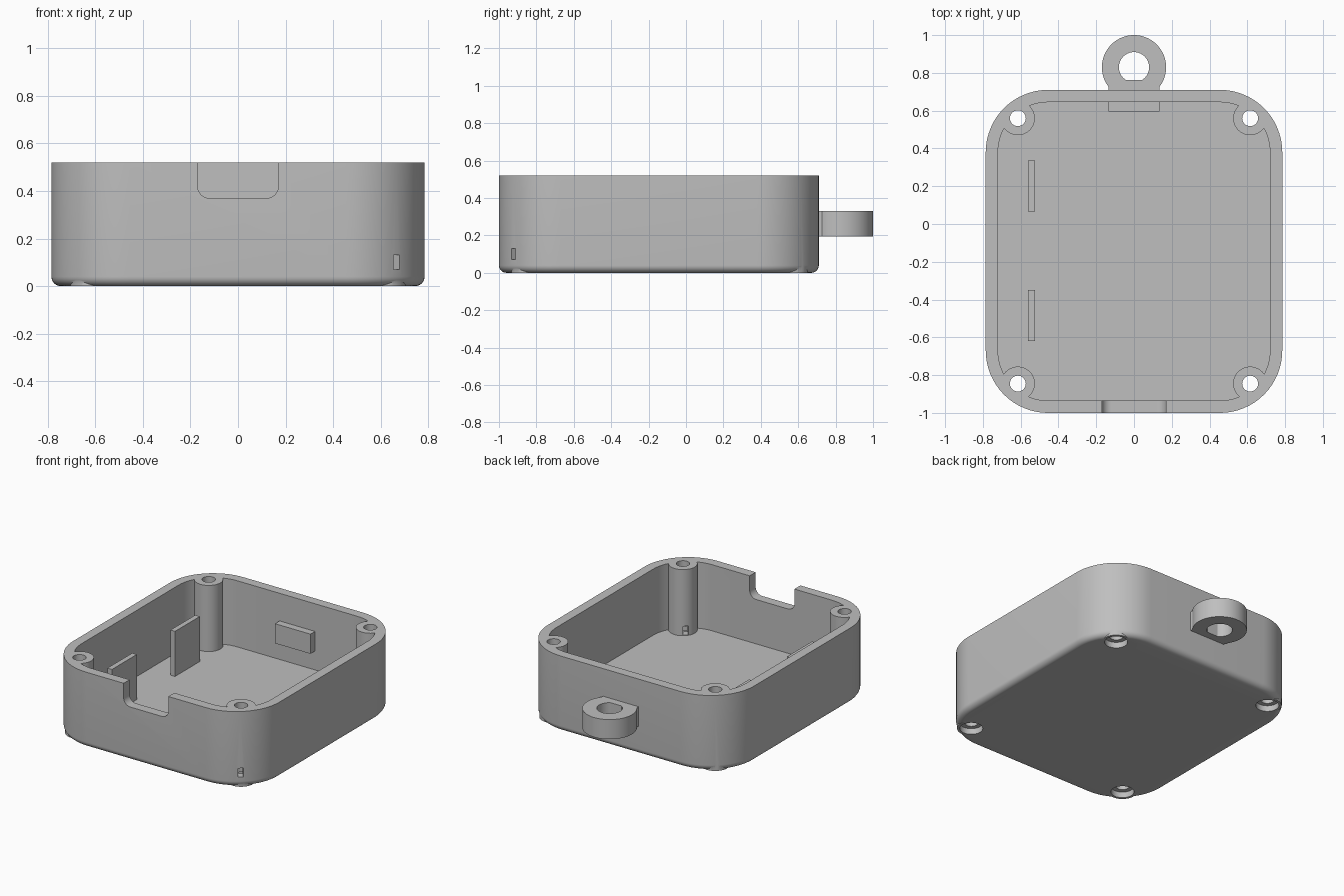
import bpy
import bmesh
from math import cos, sin, pi, radians
from mathutils import Matrix

cube = bpy.data.objects.get("Cube")
if cube:
    bpy.data.objects.remove(cube, do_unlink=True)

grey = bpy.data.materials.new("plain grey")
grey.use_nodes = True
colour = (0.52, 0.52, 0.52, 1)
grey.diffuse_color = colour
grey.node_tree.nodes["Principled BSDF"].inputs["Base Color"].default_value = colour


def rounded_rect(cx, cy, hx, hy, r, steps=16):
    pts = []
    for i, (sx, sy) in enumerate([(1, 1), (-1, 1), (-1, -1), (1, -1)]):
        for k in range(steps + 1):
            a = (i + k / steps) * pi / 2
            pts.append((cx + sx * (hx - r) + r * cos(a), cy + sy * (hy - r) + r * sin(a)))
    return pts


def circle(cx, cy, r, n=48):
    return [(cx + r * cos(2 * pi * k / n), cy + r * sin(2 * pi * k / n)) for k in range(n)]


def loft(name, sections, matrix=None):
    """Closed solid through a stack of (outline, z) sections."""
    bm = bmesh.new()
    rings = [[bm.verts.new((x, y, z)) for x, y in pts] for pts, z in sections]
    n = len(rings[0])
    for low, high in zip(rings, rings[1:]):
        for i in range(n):
            j = (i + 1) % n
            bm.faces.new((low[i], low[j], high[j], high[i]))
    bm.faces.new(rings[0][::-1])
    bm.faces.new(rings[-1])
    if matrix:
        bm.transform(matrix)
    bmesh.ops.recalc_face_normals(bm, faces=bm.faces)
    mesh = bpy.data.meshes.new(name)
    bm.to_mesh(mesh)
    bm.free()
    mesh.materials.append(grey)
    obj = bpy.data.objects.new(name, mesh)
    bpy.context.collection.objects.link(obj)
    return obj


def prism(name, pts, z0, z1, matrix=None):
    return loft(name, [(pts, z0), (pts, z1)], matrix)


def box(name, x0, x1, y0, y1, z0, z1, matrix=None):
    return prism(name, [(x0, y0), (x1, y0), (x1, y1), (x0, y1)], z0, z1, matrix)


def combine(obj, tool, operation):
    mod = obj.modifiers.new(operation.lower(), 'BOOLEAN')
    mod.operation, mod.solver, mod.object = operation, 'EXACT', tool
    bpy.context.view_layer.update()
    result = bpy.data.meshes.new_from_object(obj.evaluated_get(bpy.context.evaluated_depsgraph_get()))
    obj.modifiers.clear()
    obj.data = result
    bpy.data.objects.remove(tool, do_unlink=True)


MID_Y, HX, HY, CORNER = -0.145, 0.785, 0.855, 0.33
TOP, FLOOR, WALL, FILLET = 0.52, 0.065, 0.065, 0.04
screws = [(x, y) for x in (-0.615, 0.615) for y in (-0.845, 0.56)]

# Case body with a rounded bottom edge
sections = []
for k in range(9):
    a = k / 8 * pi / 2
    inset = FILLET * (1 - sin(a))
    sections.append((rounded_rect(0, MID_Y, HX - inset, HY - inset, CORNER - inset),
                     FILLET * (1 - cos(a))))
sections.append((rounded_rect(0, MID_Y, HX, HY, CORNER), TOP))
case = loft("case_body", sections)

# Screw posts reach down to the base through the rounded edge
for x, y in screws:
    combine(case, prism("post_foot", circle(x, y, 0.089), 0, 0.055), 'UNION')

# Cavity, leaving the four screw posts standing
cavity = prism("cavity", rounded_rect(0, MID_Y, HX - WALL, HY - WALL, CORNER - WALL), FLOOR, 0.7)
for x, y in screws:
    combine(cavity, prism("post", circle(x, y, 0.09), 0, 0.8), 'DIFFERENCE')
combine(case, cavity, 'DIFFERENCE')

# Screw holes with counterbores below
for x, y in screws:
    combine(case, prism("screw_hole", circle(x, y, 0.042, 32), -0.1, 0.7), 'DIFFERENCE')
    combine(case, prism("counterbore", circle(x, y, 0.072), -0.1, 0.04), 'DIFFERENCE')

# Rounded opening in the front wall
combine(case, prism("front_opening", rounded_rect(0, 0.57, 0.17, 0.2, 0.05), 0.9, 1.1,
                    Matrix.Rotation(pi / 2, 4, 'X')), 'DIFFERENCE')

# Small slot through the front left corner
place = Matrix.Translation((HX - CORNER, MID_Y - HY + CORNER, 0)) @ Matrix.Rotation(radians(-50), 4, 'Z')
combine(case, box("corner_slot", 0.12, 0.4, -0.016, 0.016, 0.07, 0.13, place), 'DIFFERENCE')

# Hanging loop, its neck running through the back wall
loop = prism("hanging_loop", circle(0, 0.83, 0.17, 64), 0.195, 0.33)
combine(loop, prism("loop_hole", circle(0, 0.83, 0.08), 0, 0.5), 'DIFFERENCE')
combine(loop, box("loop_neck", -0.135, 0.135, 0.595, 0.762, 0.195, 0.33), 'UNION')

# Two upright ribs on the floor
ribs = [box(name, -0.56, -0.525, y, y + 0.27, FLOOR - 0.01, 0.375)
        for name, y in (("front_rib", -0.62), ("back_rib", 0.065))]

# Smooth the curved walls, keep edges crisp
bpy.ops.object.select_all(action='DESELECT')
for obj in [case, loop] + ribs:
    obj.select_set(True)
bpy.context.view_layer.objects.active = case
bpy.ops.object.shade_smooth_by_angle(angle=radians(30))
